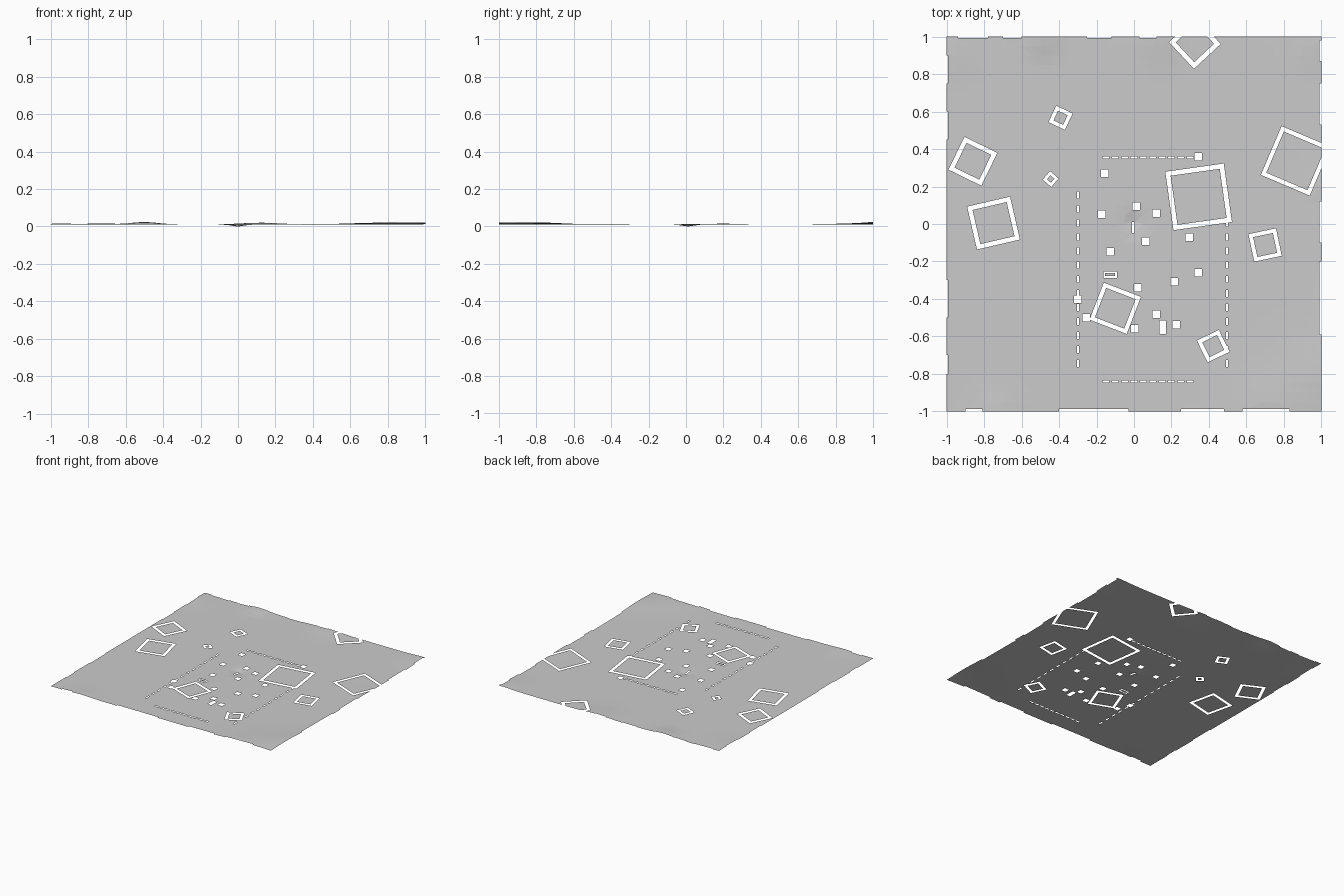
import bpy
from math import radians, exp
from mathutils import Vector, Matrix
from mathutils.geometry import delaunay_2d_cdt

holes = []  # list of 2D polygons cut from the sheet


def quad(cx, cy, w, h, angle=0):
    rot = Matrix.Rotation(radians(angle), 2)
    return [Vector((cx, cy)) + rot @ Vector((sx * w / 2, sy * h / 2))
            for sx, sy in ((-1, -1), (1, -1), (1, 1), (-1, 1))]


def slot(cx, cy, w, h):
    holes.append(quad(cx, cy, w, h))


def ring(cx, cy, w, h, angle, band):
    """Square outline gap made from four mitred strips."""
    a = quad(cx, cy, w, h, angle)
    b = quad(cx, cy, w - 2 * band, h - 2 * band, angle)
    for i in range(4):
        j = (i + 1) % 4
        holes.append([a[i], a[j], b[j], b[i]])


# building outlines: x, y, side, angle, band
for x, y, s, ang, band in (
        (0.345, 0.145, 0.315, 8, 0.025), (-0.10, -0.45, 0.212, -21, 0.022),
        (0.423, -0.652, 0.130, 26, 0.021), (0.70, -0.112, 0.150, 12, 0.021),
        (-0.75, 0.005, 0.235, 13, 0.024), (-0.86, 0.335, 0.195, -26, 0.024),
        (-0.392, 0.567, 0.097, -25, 0.02), (-0.445, 0.24, 0.060, -41, 0.016),
        (0.863, 0.337, 0.283, -23, 0.022), (0.325, 0.966, 0.195, 43, 0.025)):
    ring(x, y, s, s, ang, band)
ring(-0.128, -0.27, 0.072, 0.035, 0, 0.009)

# small square post holes
for x, y in ((-0.155, 0.27), (0.343, 0.36), (-0.172, 0.052), (0.012, 0.095),
             (0.118, 0.057), (0.064, -0.093), (-0.128, -0.147), (0.294, -0.07),
             (0.214, -0.307), (0.342, -0.26), (0.021, -0.34), (-0.3, -0.403),
             (-0.256, -0.5), (0.003, -0.558), (0.118, -0.482), (0.225, -0.537)):
    slot(x, y, 0.04, 0.04)
slot(0.153, -0.552, 0.034, 0.072)
slot(-0.003, -0.018, 0.013, 0.058)

# dashed rows around the court
for i in range(10):
    for y in (0.354, -0.84):
        slot(-0.15 + 0.05 * i, y, 0.035, 0.011)
for i in range(13):
    for x in (-0.3, 0.497):
        slot(x, 0.155 - 0.075 * i, 0.011, 0.037)

# shallow gaps along the border
for a, b in ((-0.9, -0.81), (-0.4, -0.03), (0.25, 0.48), (0.58, 0.83)):
    slot((a + b) / 2, -1, b - a, 0.024)
for a, b in ((-0.94, -0.78), (-0.7, -0.6), (-0.25, -0.12), (0.03, 0.12)):
    slot((a + b) / 2, 1, b - a, 0.012)
for a, b in ((-0.59, -0.2), (-0.1, 0.12), (0.53, 0.75), (0.87, 0.98)):
    slot(1, (a + b) / 2, 0.02, b - a)
for a, b in ((-0.8, -0.7), (-0.5, -0.3), (0.45, 0.6), (0.75, 0.9)):
    slot(-1, (a + b) / 2, 0.012, b - a)

# low ground undulations: x, y, radius, height
BUMPS = ((-0.5, 1, 0.07, 0.013), (0.12, 1, 0.1, 0.009), (0.75, -1, 0.15, 0.009),
         (1, -0.8, 0.13, 0.01), (1, 0.2, 0.07, 0.004), (1, 0.95, 0.1, 0.008),
         (-0.73, -1, 0.07, 0.006), (-1, 0.9, 0.1, 0.006), (0.0, 0.01, 0.035, -0.011))


def height(x, y):
    return 0.011 + sum(h * exp(-((x - a) ** 2 + (y - b) ** 2) / (2 * r * r))
                       for a, b, r, h in BUMPS)


# triangulate sheet and gaps together, then keep only solid ground
pts, faces = [], []
for poly in [quad(0, 0, 2, 2)] + holes:
    faces.append(list(range(len(pts), len(pts) + 4)))
    pts += poly
N = 40
pts += [Vector((i * 2 / N - 1, j * 2 / N - 1))
        for i in range(N + 1) for j in range(N + 1)]
verts, _, tris, _, _, origin = delaunay_2d_cdt(pts, [], faces, 0, 1e-5)
solid = [list(t) for t, o in zip(tris, origin) if list(o) == [0]]
coords = [(v.x, v.y, height(v.x, v.y)) for v in verts]
used = sorted({i for t in solid for i in t})
remap = {old: new for new, old in enumerate(used)}
low = min(coords[i][2] for i in used)

mesh = bpy.data.meshes.new("ground_sheet")
mesh.from_pydata([(coords[i][0], coords[i][1], coords[i][2] - low) for i in used],
                 [], [[remap[i] for i in t] for t in solid])
mesh.update()
ground = bpy.data.objects.new("ground_sheet", mesh)
bpy.context.collection.objects.link(ground)
